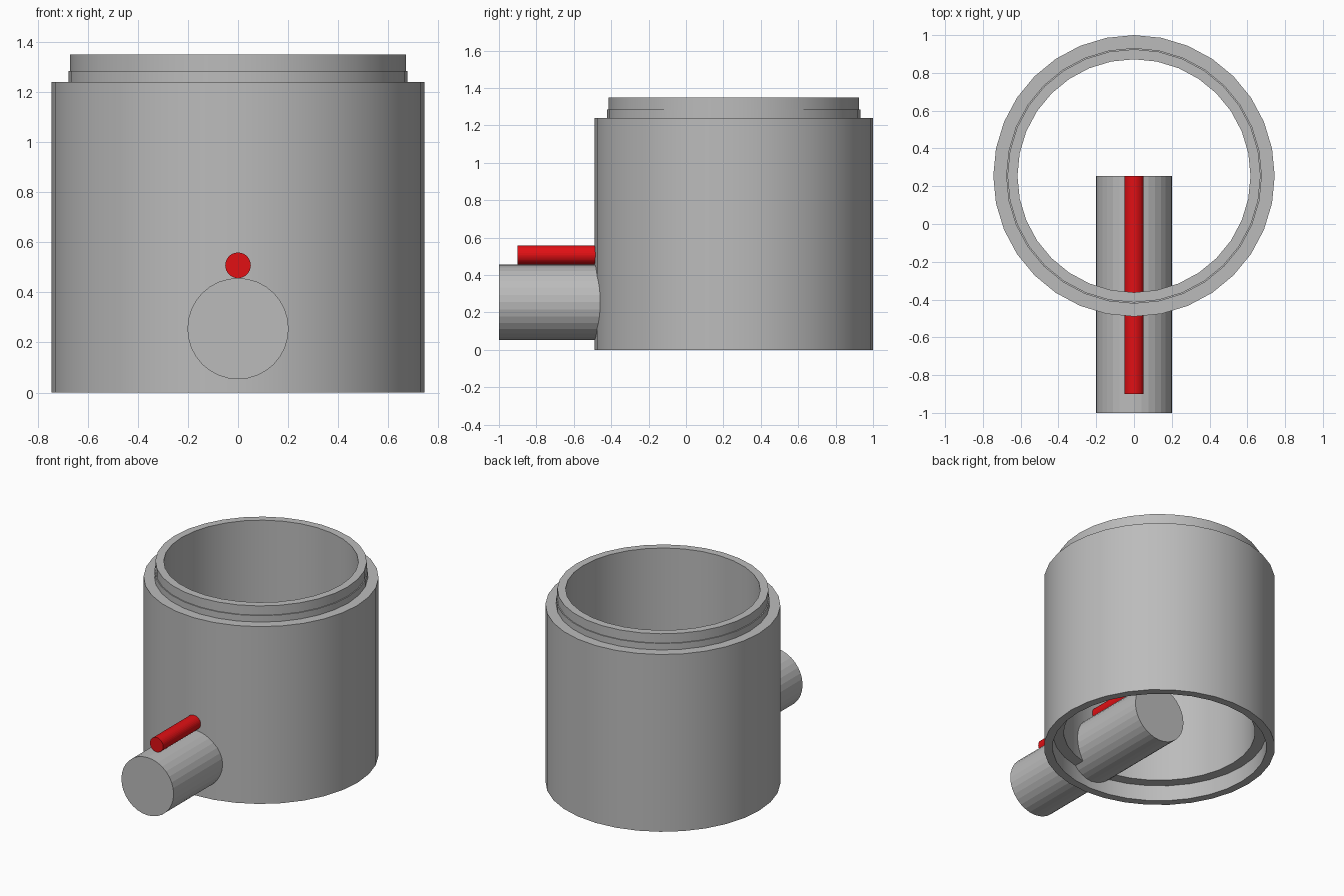
import bpy, bmesh, math
from mathutils import Matrix

cube = bpy.data.objects.get("Cube")
if cube:
    bpy.data.objects.remove(cube)

CENTRE_Y = 0.255


def material(name, rgb):
    m = bpy.data.materials.new(name)
    m.use_nodes = True
    m.diffuse_color = (*rgb, 1)
    m.node_tree.nodes["Principled BSDF"].inputs["Base Color"].default_value = (*rgb, 1)
    return m


def finish(bm, name, mat, angle):
    bmesh.ops.recalc_face_normals(bm, faces=bm.faces)
    mesh = bpy.data.meshes.new(name)
    bm.to_mesh(mesh)
    bm.free()
    mesh.materials.append(mat)
    ob = bpy.data.objects.new(name, mesh)
    bpy.context.collection.objects.link(ob)
    bpy.ops.object.select_all(action='DESELECT')
    ob.select_set(True)
    bpy.context.view_layer.objects.active = ob
    bpy.ops.object.shade_smooth_by_angle(angle=math.radians(angle))
    return ob


def lathe(name, profile, mat, sides=32):
    """Revolve a closed (radius, z) profile about the vessel axis."""
    bm = bmesh.new()
    rings = []
    for i in range(sides):
        a = math.tau * i / sides
        rings.append([bm.verts.new((r * math.cos(a), CENTRE_Y + r * math.sin(a), z))
                      for r, z in profile])
    n = len(profile)
    for i in range(sides):
        a, b = rings[i], rings[(i + 1) % sides]
        for j in range(n):
            k = (j + 1) % n
            bm.faces.new((a[j], b[j], b[k], a[k]))
    return finish(bm, name, mat, 30)


def rod(name, radius, z, y0, y1, mat, sides=32):
    """Closed cylinder lying along y."""
    bm = bmesh.new()
    place = Matrix.Translation((0, (y0 + y1) / 2, z)) @ Matrix.Rotation(math.pi / 2, 4, 'X')
    bmesh.ops.create_cone(bm, cap_ends=True, segments=sides, radius1=radius,
                          radius2=radius, depth=y1 - y0, matrix=place)
    return finish(bm, name, mat, 5)


grey = material("light grey", (0.5, 0.5, 0.5))
red = material("red", (0.75, 0.005, 0.007))

# Open tube with a stepped neck on top and a matching socket underneath
lathe("tube_body", [
    (0.745, 0), (0.745, 1.24), (0.677, 1.24), (0.677, 1.285),
    (0.67, 1.285), (0.67, 1.35), (0.617, 1.35), (0.617, 0.11),
    (0.69, 0.11), (0.69, 0)], grey)

# Side pipe running through the wall to the tube axis, with a red rod on top
rod("side_pipe", 0.202, 0.255, -1, CENTRE_Y, grey)
rod("red_rod", 0.051, 0.508, -0.9, CENTRE_Y, red)
